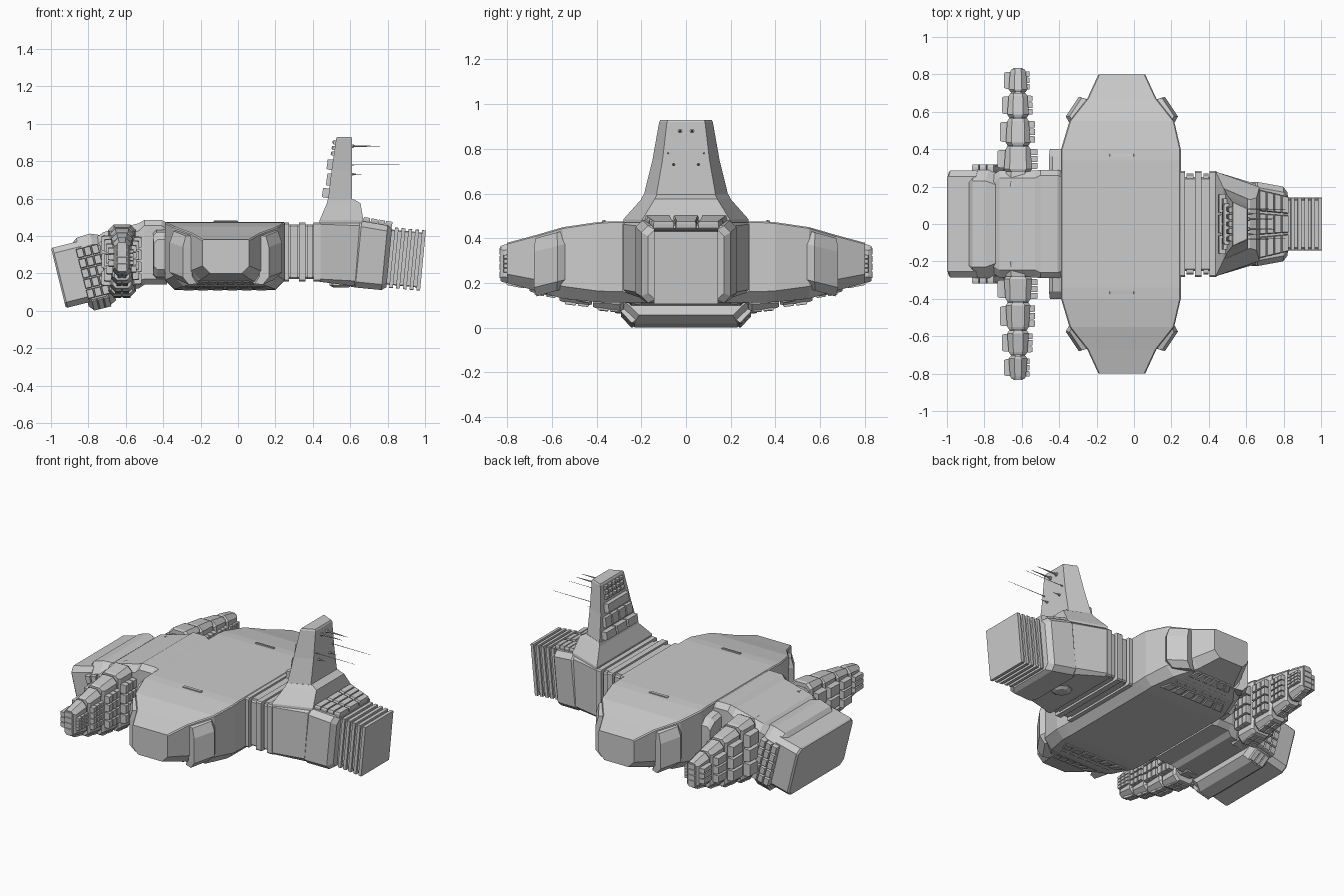
import bpy, bmesh, math
from mathutils import Vector, Matrix


def skin(name, rings, M=Matrix()):
    """Closed solid through a list of matching point rings."""
    bm = bmesh.new()
    vs = [[bm.verts.new(M @ Vector(p)) for p in r] for r in rings]
    n = len(rings[0])
    for a, b in zip(vs, vs[1:]):
        for i in range(n):
            j = (i + 1) % n
            bm.faces.new((a[i], a[j], b[j], b[i]))
    bm.faces.new(vs[0][::-1])
    bm.faces.new(vs[-1])
    return finish(name, bm)


def finish(name, bm):
    bmesh.ops.recalc_face_normals(bm, faces=bm.faces)
    me = bpy.data.meshes.new(name)
    bm.to_mesh(me)
    bm.free()
    ob = bpy.data.objects.new(name, me)
    bpy.context.collection.objects.link(ob)
    return ob


def loft(name, axis, secs, M=Matrix(), top=None):
    """Chamfered rectangles (pos, a0, a1, b0, b1, chamfer) along an axis."""
    rings = []
    for t, a0, a1, b0, b1, c in secs:
        d = c if top is None else top
        pts = [(a0 + c, b0), (a1 - c, b0), (a1, b0 + c), (a1, b1 - d),
               (a1 - d, b1), (a0 + d, b1), (a0, b1 - d), (a0, b0 + c)]
        if axis == 'x':
            rings.append([(t, a, b) for a, b in pts])
        else:
            rings.append([(a, t, b) for a, b in pts])
    return skin(name, rings, M)


def tiles(name, quad, centre, nu, nv, th, gap=0.1, M=Matrix()):
    """Grid of raised, tapered plates on a quad, facing away from centre."""
    q = [Vector(p) for p in quad]
    n = (q[1] - q[0]).cross(q[3] - q[0]).normalized()
    if n.dot(q[0] - Vector(centre)) < 0:
        n = -n
    at = lambda u, v: q[0].lerp(q[1], u).lerp(q[3].lerp(q[2], u), v)
    bm = bmesh.new()
    for i in range(nu):
        for j in range(nv):
            rows = []
            for g, h in ((gap, -0.01), (gap, th * 0.6), (gap * 1.8, th)):
                uv = [(i + g, j + g), (i + 1 - g, j + g), (i + 1 - g, j + 1 - g), (i + g, j + 1 - g)]
                rows.append([bm.verts.new(M @ (at(u / nu, v / nv) + n * h)) for u, v in uv])
            for a, b in zip(rows, rows[1:]):
                for k in range(4):
                    bm.faces.new((a[k], a[(k + 1) % 4], b[(k + 1) % 4], b[k]))
            bm.faces.new(rows[0][::-1])
            bm.faces.new(rows[-1])
    return finish(name, bm)


# Main hull, tapering to both sides
half = [(.80, -.19, .06, .20, .38, .04), (.67, -.25, .12, .165, .415, .05),
        (.55, -.345, .215, .13, .45, .055), (.40, -.39, .25, .115, .472, .05),
        (.34, -.39, .25, .112, .476, .05)]
loft('main_hull', 'y', half + [(-s[0],) + s[1:] for s in half[::-1]], top=.006)
for s in (1, -1):
    # Corner pods and plated underside
    for m in (1, -1):
        cx = -.065
        ring = lambda k, z: [(cx + m * (x * k), s * (.6 + (y - .6) * k), z - (y - .6) * .25) for x, y in
                             ((.13, .56), (.18, .665), (.23, .68), (.30, .575), (.275, .53))]
        skin('corner_pod', [ring(.86, .16), ring(1, .20), ring(1, .36), ring(.93, .42)])
    tiles('belly_plates', [(-.31, s * .42, .118), (.17, s * .42, .118),
                           (.06, s * .66, .165), (-.19, s * .66, .165)], (-.06, s * .5, .4), 6, 3, .012)
    loft('roof_vent', 'y', [(s * .36, -.13, 0, .46, .482, .003), (s * .375, -.13, 0, .46, .48, .003)])
    loft('shoulder_block', 'y', [(s * .25, -.455, -.36, .17, .44, .02), (s * .36, -.455, -.36, .18, .42, .02),
                                 (s * .40, -.45, -.36, .22, .38, .02)])

# Collar between hull and nose
loft('collar', 'x', [(-.76, -.26, .26, .10, .39, .04), (-.72, -.285, .285, .09, .42, .04),
                     (-.53, -.285, .285, .12, .468, .04), (-.50, -.29, .29, .14, .486, .03),
                     (-.41, -.29, .29, .14, .486, .03), (-.38, -.28, .28, .14, .47, .03)])

# Tilted nose
N = Matrix.Translation((-.96, 0, .175)) @ Matrix.Rotation(math.radians(-14), 4, 'Y')
loft('nose', 'x', [(0, -.275, .275, -.16, .16, .03), (.01, -.285, .285, -.165, .165, .03),
                   (.16, -.285, .285, -.165, .165, .03)], N)
loft('nose_ring', 'x', [(.12, -.27, .27, -.185, .165, .05), (.145, -.29, .29, -.215, .185, .06),
                        (.22, -.29, .29, -.215, .19, .06), (.27, -.27, .27, -.19, .17, .06)], N)
for s in (1, -1):
    tiles('nose_side_plates', [(.125, s * .288, -.15), (.25, s * .288, -.15),
                               (.25, s * .288, .13), (.125, s * .288, .13)], (.2, 0, 0), 3, 5, .03, .06, N)
    tiles('nose_lower_plates', [(.14, s * .288, -.15), (.24, s * .288, -.15), (.24, s * .23, -.214),
                                (.14, s * .23, -.214)], (.2, 0, 0), 3, 1, .012, .06, N)

# Segmented side wings with plated faces
X = -.62
segs = [(.28, .415, .075, .075, .46), (.42, .565, .066, .10, .44),
        (.57, .70, .058, .14, .415), (.705, .83, .05, .182, .392)]
for s in (1, -1):
    loft('wing_core', 'y', [(s * .2, X - .07, X + .07, .1, .44, .03), (s * .81, X - .03, X + .03, .21, .36, .02)])
    for i, (y0, y1, w, z0, z1) in enumerate(segs):
        e = .012 + .003 * i
        loft('wing_segment', 'y', [(s * y0, X - w + .01, X + w - .01, z0 + .005, z1 - .005, .03),
                                   (s * (y0 + .015), X - w, X + w, z0, z1, .03),
                                   (s * (y1 - .015), X - w + .008, X + w - .008, z0 + e, z1 - e, .025),
                                   (s * y1, X - w + .018, X + w - .018, z0 + e + .006, z1 - e - .006, .015)])
        # Coarse blocks outboard, fine ribs inboard
        for d, nu, nv, th in ((-1, 1, 3, .038 - .003 * i), (1, 3, 4, .034 - .006 * i)):
            x = X + d * (w - .004)
            m = .06 if d > 0 else .05
            tiles('wing_plates', [(x, s * (y0 + .012), z0 + m), (x, s * (y1 - .012), z0 + m + .005),
                                  (x, s * (y1 - .012), z1 - m - .005), (x, s * (y0 + .012), z1 - m)],
                  (X, s * y0, .3), nu, nv, th, .06)
        tiles('wing_belly_plates', [(X - w + .025, s * (y0 + .01), z0 + .002), (X + w - .025, s * (y0 + .01), z0 + .002),
                                    (X + w - .025, s * (y1 - .02), z0 + e), (X - w + .025, s * (y1 - .02), z0 + e)],
              (X, s * y0, .4), 2, 2 if i < 3 else 1, .010, .07)
    tiles('wing_tip_plates', [(X - .03, s * .826, .22), (X + .03, s * .826, .22), (X + .03, s * .826, .36),
                              (X - .03, s * .826, .36)], (X, 0, .3), 1, 4, .008, .06)

# Ribbed neck
loft('neck_core', 'x', [(.2, -.25, .25, .17, .462, .01), (.46, -.25, .25, .17, .462, .01)])
for x0, x1, w in ((.24, .272, .283), (.282, .318, .27), (.325, .362, .283), (.372, .398, .27), (.405, .44, .283)):
    loft('neck_rib', 'x', [(x0, -w, w, .44 - w, .19 + w, .008), (x1, -w, w, .44 - w, .19 + w, .008)])

# Aft body and tower
loft('aft_body', 'x', [(.435, -.28, .28, .155, .478, .015), (.65, -.215, .215, .128, .485, .03)])
plan = lambda z, x0, x1, w, v: [(x0, -w, z), (x1, -v, z), (x1, v, z), (x0, w, z)]
skin('tower_base', [plan(.47, .437, .665, .28, .2), plan(.485, .437, .67, .28, .195),
                    plan(.575, .475, .655, .20, .14), plan(.595, .48, .62, .19, .13)])
skin('tower', [plan(.58, .48, .61, .192, .135), plan(.75, .50, .61, .15, .105),
               plan(.92, .525, .61, .12, .085), plan(.93, .53, .605, .115, .08)])
# Tower face equipment
for z0, z1, w, n, t in ((.6, .655, .165, 3, .035), (.665, .735, .14, 4, .022), (.75, .81, .12, 1, .03)):
    xa = lambda z: .48 + (z - .58) * .132
    tiles('tower_blocks', [(xa(z0), -w, z0), (xa(z0), w, z0), (xa(z1), w, z1), (xa(z1), -w, z1)],
          (.6, 0, z0), n, 1, t, .04)
tiles('tower_windows', [(.508, -.1, .825), (.508, .1, .825), (.522, .095, .915), (.522, -.095, .915)],
      (.6, 0, .85), 5, 3, .014, .14)

# Antennas on hex sockets
for s in (1, -1):
    for y, z, x1, r in ((.027, .88, .76, .006), (.08, .78, .885, .002), (.055, .73, .66, .004)):
        ring = lambda x, q: [(x, s * y + q * math.cos(k * math.pi / 3), z + q * math.sin(k * math.pi / 3)) for k in range(6)]
        skin('antenna', [ring(.59, r * 1.9), ring(.618, r * 1.9), ring(.62, r), ring(x1, .0008)])

# Tilted engine block and exhaust fins
E = Matrix.Translation((.62, 0, .308)) @ Matrix.Rotation(math.radians(5.5), 4, 'Y')
loft('engine_block', 'x', [(0, -.20, .20, -.18, .17, .03), (.025, -.225, .225, -.182, .175, .03),
                           (.165, -.20, .20, -.182, .165, .03), (.19, -.17, .17, -.165, .15, .03)], E)
tiles('engine_top_plates', [(.03, -.19, .174), (.19, -.15, .162), (.19, .15, .162), (.03, .19, .174)],
      (.1, 0, 0), 4, 3, .024, .05, E)
loft('exhaust_core', 'x', [(.18, -.13, .13, -.15, .145, .005), (.355, -.13, .13, -.15, .145, .005)], E)
for i in range(5):
    t = .205 + i * .0365
    loft('exhaust_fin', 'x', [(t, -.142, .142, -.166, .158, .002), (t + .02, -.142, .142, -.166, .158, .002)], E)

# Belly sensor dome
dome = lambda r, z: [(.55 + r * math.cos(k * math.pi / 4), r * math.sin(k * math.pi / 4), z) for k in range(8)]
skin('belly_dome', [dome(.06, .16), dome(.06, .136), dome(.04, .124)])
